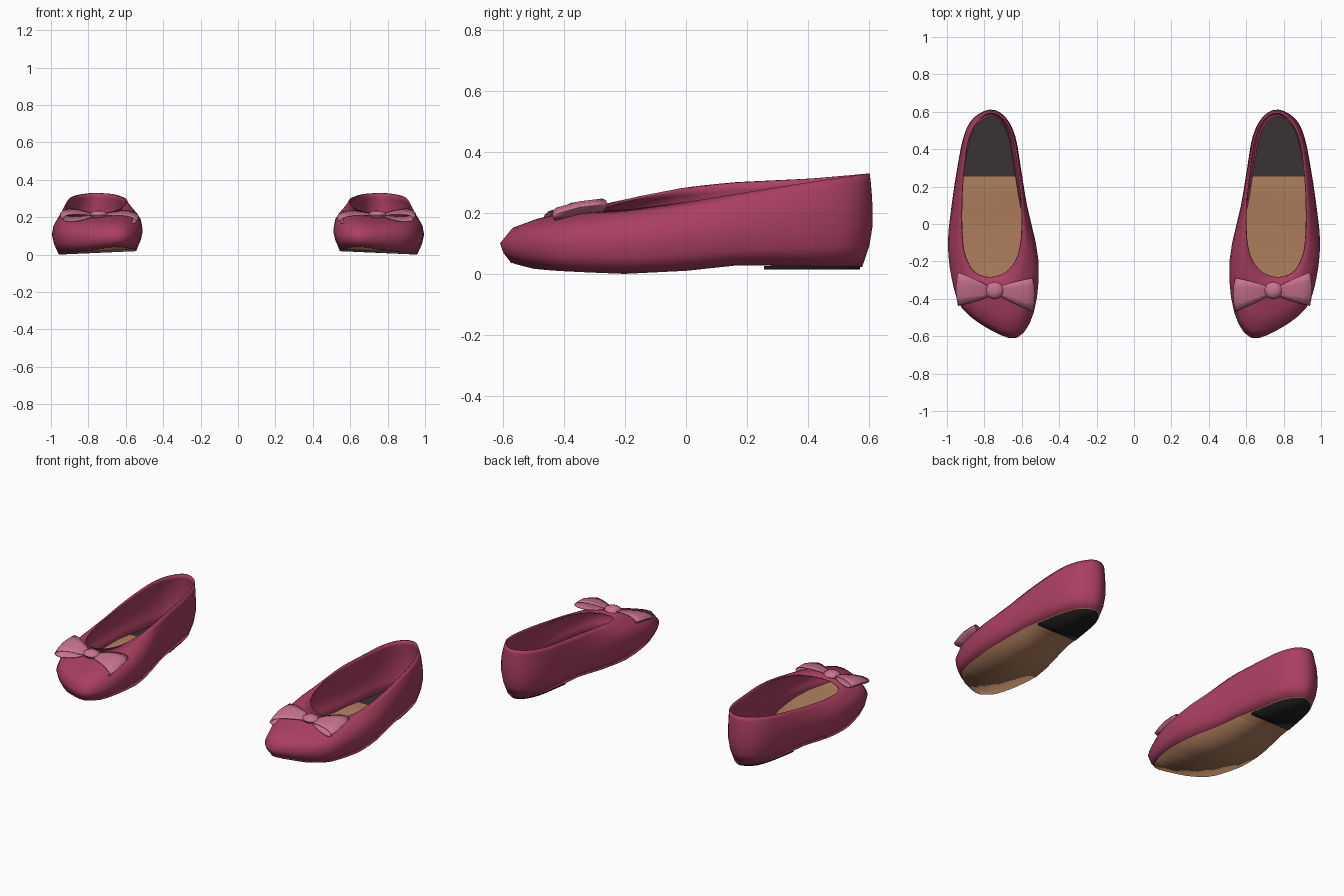
import bpy, bmesh, math
from mathutils import Vector

cube = bpy.data.objects.get("Cube")
if cube:
    bpy.data.objects.remove(cube)


def material(name, r, g, b):
    m = bpy.data.materials.new(name)
    m.use_nodes = True
    m.diffuse_color = (r, g, b, 1)
    m.node_tree.nodes["Principled BSDF"].inputs["Base Color"].default_value = (r, g, b, 1)
    return m


berry = material("berry_leather", .40, .05, .12)
pink = material("pink_ribbon", .58, .17, .28)
tan = material("tan_leather", .43, .21, .11)
charcoal = material("charcoal_lining", .042, .033, .033)
black = material("black_rubber", .012, .011, .011)


def finish(bm, name, mats, angle=50, thickness=0):
    """Turn a left-shoe part into an object mirrored onto the right shoe."""
    mesh = bpy.data.meshes.new(name)
    bm.to_mesh(mesh)
    bm.free()
    obj = bpy.data.objects.new(name, mesh)
    bpy.context.collection.objects.link(obj)
    for m in mats:
        mesh.materials.append(m)
    if thickness:
        solid = obj.modifiers.new("thickness", "SOLIDIFY")
        solid.thickness = thickness
        solid.offset = -1
    mirror = obj.modifiers.new("pair", "MIRROR")
    mirror.use_mirror_merge = False
    bpy.ops.object.select_all(action="DESELECT")
    obj.select_set(True)
    bpy.context.view_layer.objects.active = obj
    bpy.ops.object.shade_smooth_by_angle(angle=math.radians(angle))
    return obj


def interp(keys, v):
    """Piecewise linear lookup in (position, value) keys."""
    if v <= keys[0][0]:
        return keys[0][1]
    for (a, p), (b, q) in zip(keys, keys[1:]):
        if v <= b:
            return p + (q - p) * (v - a) / (b - a)
    return keys[-1][1]


def smooth_loop(points, steps=3):
    """Closed Catmull-Rom curve through the points."""
    out, n = [], len(points)
    for i in range(n):
        a, b, c, d = (Vector(points[(i + k) % n]) for k in (-1, 0, 1, 2))
        for s in range(steps):
            t = s / steps
            out.append(.5 * (2 * b + (c - a) * t + (2 * a - 5 * b + 4 * c - d) * t * t
                             + (3 * b - a - 3 * c + d) * t ** 3))
    return out


def inset(loop, dist):
    out, n = [], len(loop)
    for i, p in enumerate(loop):
        d = (loop[(i + 1) % n] - loop[i - 1]).normalized()
        out.append(p + Vector((d.y, -d.x)) * dist)
    return out


def clamp(v):
    return max(0, min(1, v))


# Outlines run from the heel along the outer side to the toe and back
widest = smooth_loop([(.77, .612), (.86, .565), (.91, .47), (.945, .3), (.975, .1), (.995, -.1),
                      (.975, -.29), (.92, -.45), (.77, -.565), (.625, -.608), (.535, -.47),
                      (.51, -.2), (.572, .1), (.605, .3), (.635, .47), (.69, .575)])
opening = smooth_loop([(.77, .602), (.84, .555), (.89, .46), (.915, .3), (.925, .1), (.92, -.08),
                       (.9, -.18), (.85, -.26), (.77, -.285), (.69, -.26), (.63, -.19),
                       (.6, -.07), (.595, .1), (.615, .3), (.64, .46), (.69, .565)])
sole_edge = inset(widest, .034)


def sole_z(p):
    base = interp([(-.58, .026), (-.5, .012), (-.2, .002), (0, .012), (.17, .03), (.57, .025)], p.y)
    return base + .05 * max(0, .95 - p.x) * clamp(.5 - p.y * 2)


def wide_z(p):
    return interp([(-.6, .1), (0, .11), (.6, .16)], p.y) + .04 * clamp((.8 - p.x) * 3) * clamp(1 - abs(p.y + .15) * 3)


def rim_z(p):
    outer = interp([(-.28, .2), (0, .235), (.2, .268), (.4, .3), (.6, .328)], p.y)
    inner = interp([(-.28, .23), (0, .284), (.15, .3), (.4, .312), (.6, .33)], p.y)
    side = clamp((p.x - .62) / .28)
    return inner + (outer - inner) * side


# Upper: shell lofted from the sole edge over the widest line to the opening
bm = bmesh.new()
rings = [[bm.verts.new((p.x, p.y, sole_z(p))) for p in sole_edge]]
ring = []
for p, q in zip(sole_edge, widest):
    m = p.lerp(q, .68)
    ring.append(bm.verts.new((m.x, m.y, sole_z(p) * .5 + wide_z(q) * .5)))
rings.append(ring)
for t in (0, .12, .35, .68, 1):
    ring = []
    for p, q in zip(widest, opening):
        m = p.lerp(q, t)
        ring.append(bm.verts.new((m.x, m.y, wide_z(p) + (rim_z(q) - wide_z(p)) * t ** .42)))
    rings.append(ring)
for low, high in zip(rings, rings[1:]):
    for i in range(len(low)):
        j = (i + 1) % len(low)
        bm.faces.new((low[i], high[i], high[j], low[j]))
finish(bm, "shoe_upper", [berry], 60, .009)


def sheet(loop, lift, cuts):
    """Flat outline split across its length, then shaped to the sole curve."""
    bm = bmesh.new()
    bm.faces.new([bm.verts.new((p.x, p.y, 0)) for p in loop])
    for y in cuts:
        bmesh.ops.bisect_plane(bm, geom=bm.verts[:] + bm.edges[:] + bm.faces[:],
                               plane_co=(0, y, 0), plane_no=(0, 1, 0))
    for v in bm.verts:
        v.co.z = sole_z(v.co) + lift
    bmesh.ops.recalc_face_normals(bm, faces=bm.faces)
    if bm.faces[:][0].normal.z < 0:
        bmesh.ops.reverse_faces(bm, faces=bm.faces[:])
    return bm


stations = [-.5, -.4, -.3, -.2, -.1, 0, .09, .17, .255, .35, .45]

# Insole with a dark heel pad
bm = sheet(inset(widest, .036), .022, stations)
for f in bm.faces:
    f.material_index = 1 if f.calc_center_median().y > .255 else 0
finish(bm, "insole", [tan, charcoal])

# Outsole
bm = sheet(sole_edge, .004, stations)
finish(bm, "outsole", [tan], 50, .006)

# Heel pad under the sole
bm = sheet(inset(sole_edge, .008), 0, [.255])
bmesh.ops.delete(bm, geom=[f for f in bm.faces if f.calc_center_median().y < .255], context="FACES")
for v in bm.verts:
    v.co.z = .026
finish(bm, "heel_pad", [black], 40, .012)


# Bow: two open ribbon loops and a knot
def bow_loop(name, x0, x1, y1, z1):
    bm = bmesh.new()
    rows, steps, across = [], 12, 4
    y0, z0 = -.36, .21
    for k in range(steps):
        a = 2 * math.pi * k / steps
        s = .5 - .5 * math.cos(a)
        half = .024 + .066 * s ** .8
        row = []
        for c in range(across + 1):
            v = c / across * 2 - 1
            y = y0 + (y1 - y0) * s + v * half
            x = x0 + (x1 - x0) * (s - .06 * s * v * v)
            z = z0 + (z1 - z0) * s + .024 * math.sin(a) * (.5 + s * .7) + .2 * (y + .36)
            z += .008 * s * (1 - abs(v))
            row.append(bm.verts.new((x, y, z)))
        rows.append(row)
    for k in range(steps):
        a, b = rows[k], rows[(k + 1) % steps]
        for c in range(across):
            bm.faces.new((a[c], a[c + 1], b[c + 1], b[c]))
    bmesh.ops.recalc_face_normals(bm, faces=bm.faces)
    finish(bm, name, [pink], 40, .004)


bow_loop("bow_inner_loop", .715, .53, -.378, .2)
bow_loop("bow_outer_loop", .775, .952, -.348, .208)

bm = bmesh.new()
bmesh.ops.create_uvsphere(bm, u_segments=10, v_segments=6, radius=1)
for v in bm.verts:
    v.co = Vector((.745 + .05 * v.co.x, -.355 + .046 * v.co.y, .212 + .024 * v.co.z))
finish(bm, "bow_knot", [pink], 45)
